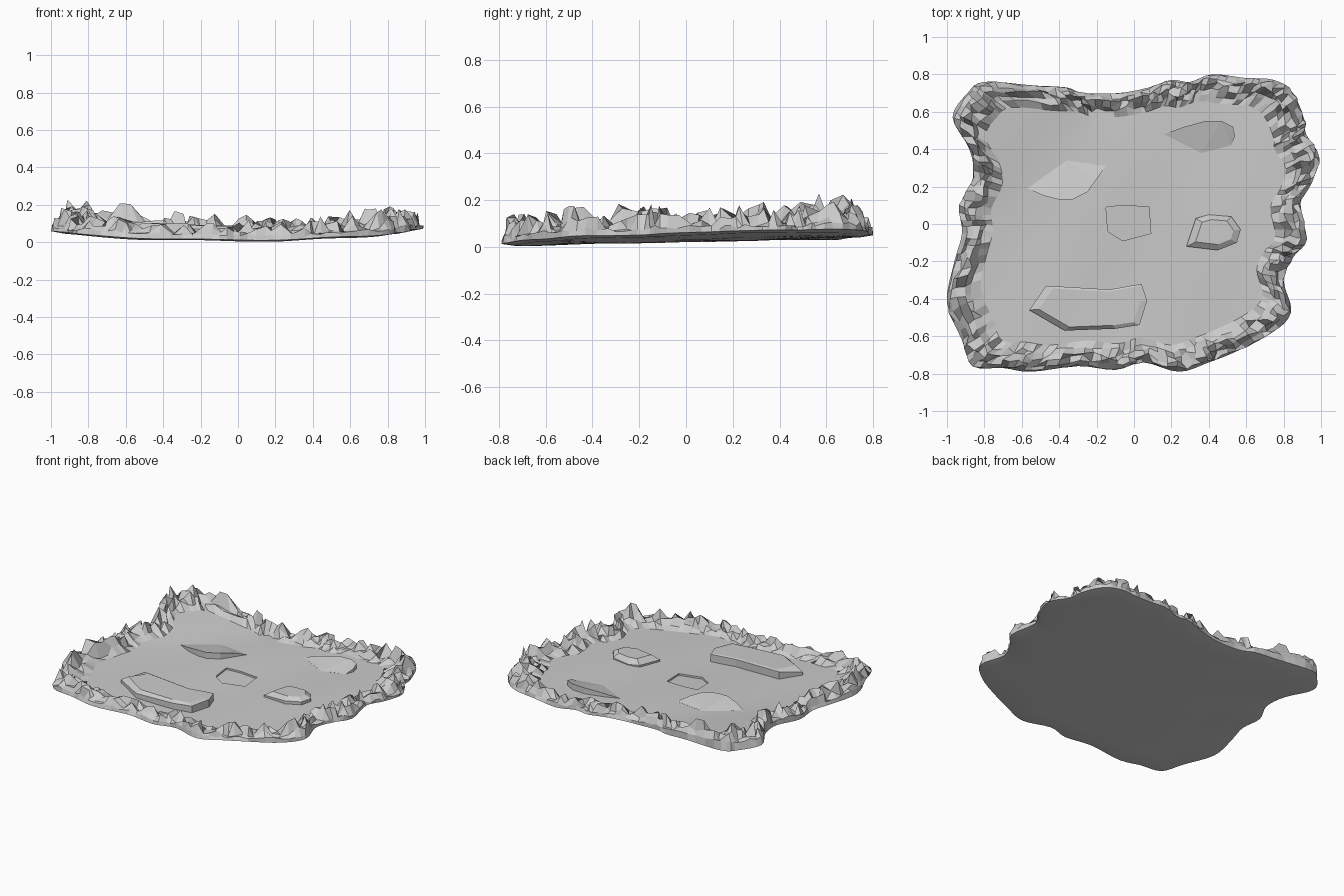
import bpy, bmesh, math, random
from mathutils import Vector as V

random.seed(7)
old = bpy.data.objects.get("Cube")
if old:
    bpy.data.objects.remove(old)

stone = bpy.data.materials.new("light grey stone")
stone.use_nodes = True
GREY = (.6, .6, .6, 1)
stone.diffuse_color = GREY
stone.node_tree.nodes["Principled BSDF"].inputs["Base Color"].default_value = GREY

# Coastline of the slab, clockwise from the back left
COAST = [(-.97, .57), (-.89, .7), (-.8, .76), (-.53, .74), (-.36, .73), (-.27, .7), (-.08, .7),
         (.08, .73), (.2, .77), (.3, .76), (.42, .8), (.6, .78), (.75, .77), (.85, .7),
         (.91, .56), (.92, .48), (.99, .36), (.95, .22), (.89, .11), (.92, -.08), (.85, -.18),
         (.8, -.3), (.84, -.47), (.74, -.58), (.55, -.68), (.4, -.74), (.24, -.79), (.05, -.74),
         (-.1, -.78), (-.3, -.76), (-.55, -.79), (-.7, -.77), (-.86, -.76), (-.92, -.62),
         (-1, -.42), (-.96, -.2), (-.92, -.05), (-.93, .1), (-.86, .25), (-.88, .4)]
PIT = [(-.15, .09), (-.05, .1), (.08, .09), (.09, -.05), (-.06, -.09), (-.14, -.04)]


def underside(x, y):
    return .004 + .04 * x * x + .02 * (y + .8) + .004 * math.sin(9 * x + 4 * y) * math.sin(7 * y)


def ground(x, y):
    corner = .04 * max(0, y - x - .8)
    return .03 + .036 * x * x + .02 * (y + .8) + corner + .005 * math.sin(6 * x + 2) * math.sin(5 * y - 3 * x)


def smooth_loop(pts, steps):
    """Closed Catmull-Rom curve through the points."""
    pts, out = [V(p) for p in pts], []
    for i in range(len(pts)):
        a, b, c, d = (pts[(i + k) % len(pts)] for k in (-1, 0, 1, 2))
        for s in range(steps):
            t = s / steps
            out.append(.5 * (2 * b + (c - a) * t + (2 * a - 5 * b + 4 * c - d) * t ** 2
                             + (3 * b - a - 3 * c + d) * t ** 3))
    return out


def pit_edge(p):
    """Point of the pit outline in the direction of p."""
    best = 1
    for a, b in zip(PIT, PIT[1:] + PIT[:1]):
        n = V((a[1] - b[1], b[0] - a[0]))
        if n.dot(p) > 0:
            best = min(best, n.dot(V(a)) / n.dot(p))
    return p * best


def bridge(bm, lower, upper, smooth=False):
    n = len(lower)
    for i in range(n):
        f = bm.faces.new((lower[i], lower[(i + 1) % n], upper[(i + 1) % n], upper[i]))
        f.smooth = smooth


def finish(bm, name):
    bmesh.ops.recalc_face_normals(bm, faces=bm.faces)
    mesh = bpy.data.meshes.new(name)
    bm.to_mesh(mesh)
    bm.free()
    mesh.materials.append(stone)
    bpy.context.collection.objects.link(bpy.data.objects.new(name, mesh))


# Ground slab: underside, thin edge, jagged rim, smooth floor and shallow pit
bm = bmesh.new()
coast = smooth_loop(COAST, 4)
inner = [pit_edge(p) for p in coast]


def ring(pts, height):
    return [bm.verts.new((p.x, p.y, height(p.x, p.y))) for p in pts]


def blend(t):
    return [p.lerp(q, t) for p, q in zip([c * .82 for c in coast], inner)]


# Underside rings from the middle outward
rings = [ring([p * s for p in coast], underside) for s in (.15, .4, .6, .8, .93)]
bm.faces.new(rings[0])
rings.append(ring(coast, lambda x, y: underside(x, y) + .008))
for a, b in zip(rings, rings[1:]):
    bridge(bm, a, b, True)
last = rings[-1]

# Rim rows as (scale, lowest rise, highest rise)
for scale, low, high in ((.995, .012, .03), (.97, .015, .085), (.94, .02, .12),
                         (.905, .01, .1), (.87, .005, .06)):
    pts = [p * (scale + random.uniform(-.012, .012))
           + V((random.uniform(-.012, .012), random.uniform(-.012, .012))) * (scale < .98)
           for p in coast]
    row = ring(pts, lambda x, y: ground(x, y) - .012
               + low + (high - low) * random.random() ** 1.3 * (.85 + .3 * abs(x)))
    bridge(bm, last, row)
    last = row

# Floor rings in to the pit, then the pit wall and bottom
for t in (0, .12, .25, .4, .55, .7, .85, 1):
    row = ring(blend(t), ground)
    bridge(bm, last, row, t > 0)
    last = row
row = ring(inner, lambda x, y: ground(x, y) - .012)
bridge(bm, last, row)
bm.faces.new(row)
finish(bm, "rocky_ground")


def outcrop(name, rim, crown=0, shrink=.8):
    """Rock standing on the floor; rim points are (x, y, rise above floor)."""
    bm = bmesh.new()
    foot = [bm.verts.new((x, y, ground(x, y) - .008)) for x, y, h in rim]
    edge = [bm.verts.new((x, y, ground(x, y) + h)) for x, y, h in rim]
    bridge(bm, foot, edge)
    if crown:
        mid = sum((V(p) for p in rim), V((0, 0, 0))) / len(rim)
        top = []
        for p in rim:
            q = mid.lerp(V(p), shrink)
            top.append(bm.verts.new((q.x, q.y, ground(q.x, q.y) + crown)))
        bridge(bm, edge, top)
        edge = top
    bm.faces.new(foot[::-1])
    bmesh.ops.triangulate(bm, faces=[bm.faces.new(edge)])
    finish(bm, name)


# Raised rocks and ledges on the floor
outcrop("long_plateau", [(-.56, -.46, .02), (-.47, -.33, .05), (-.3, -.34, .05), (-.13, -.35, .05),
                         (.04, -.32, .05), (.07, -.41, .05), (.03, -.54, .045),
                         (-.1, -.56, .04), (-.37, -.57, .03)], .055, .86)
outcrop("side_boulder", [(.28, -.12, .012), (.33, .03, .012), (.4, .05, .005), (.52, .04, .01),
                         (.57, -.03, .02), (.55, -.1, .02), (.45, -.14, .02)], .04, .7)
outcrop("left_ledge", [(-.57, .19, 0), (-.48, .15, .025), (-.4, .13, .04), (-.33, .13, .04),
                       (-.25, .17, .04), (-.2, .24, .025), (-.15, .31, 0), (-.36, .34, 0)])
outcrop("right_ledge", [(.16, .48, 0), (.27, .52, .025), (.38, .55, .04), (.47, .55, .04),
                        (.53, .52, .035), (.54, .47, .02), (.52, .42, 0), (.36, .38, 0)])
